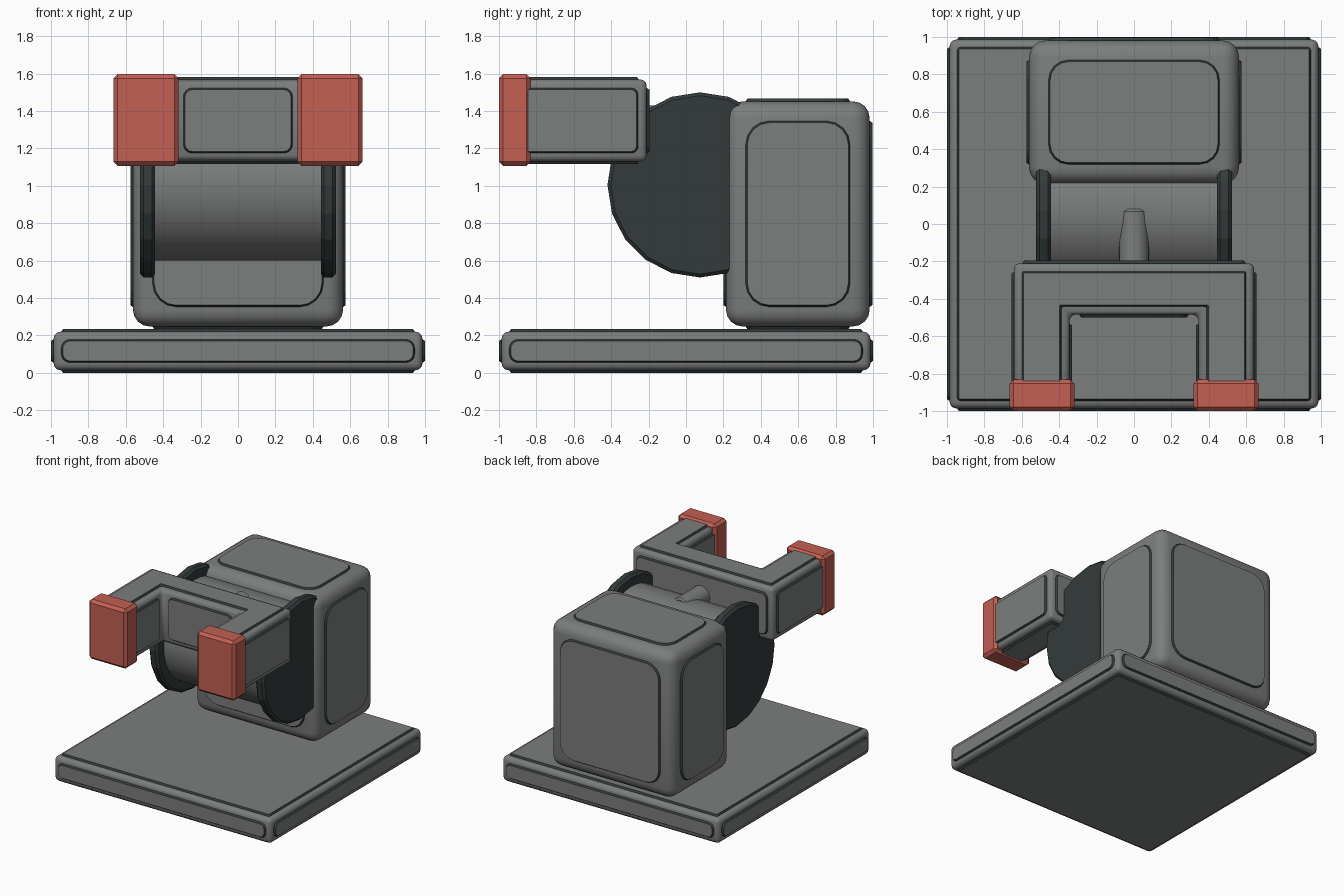
import bpy, bmesh, math
from mathutils import Vector

if "Cube" in bpy.data.objects:
    bpy.data.objects.remove(bpy.data.objects["Cube"])


def material(name, rgb):
    m = bpy.data.materials.new(name)
    m.diffuse_color = (*rgb, 1)
    m.use_nodes = True
    m.node_tree.nodes["Principled BSDF"].inputs["Base Color"].default_value = m.diffuse_color
    return m


GREY = material("grey_metal", (0.20, 0.205, 0.205))
DARK = material("dark_steel", (0.034, 0.044, 0.044))
RED = material("red_pad", (0.54, 0.115, 0.085))


def finish(name, bm, mats, smooth=True):
    mesh = bpy.data.meshes.new(name)
    bm.to_mesh(mesh)
    bm.free()
    for m in mats:
        mesh.materials.append(m)
    ob = bpy.data.objects.new(name, mesh)
    bpy.context.collection.objects.link(ob)
    if smooth:
        bpy.ops.object.select_all(action='DESELECT')
        ob.select_set(True)
        bpy.context.view_layer.objects.active = ob
        bpy.ops.object.shade_smooth_by_angle(angle=math.radians(35))
    return ob


def rect(u0, u1, v0, v1):
    return [(u0, v0), (u1, v0), (u1, v1), (u0, v1)]


def prism(name, outline, z0, z1, bevel, segments, mat):
    """Outline in plan, raised from z0 to z1, with rounded edges."""
    bm = bmesh.new()
    face = bm.faces.new([bm.verts.new((x, y, z0)) for x, y in outline])
    ext = bmesh.ops.extrude_face_region(bm, geom=[face])["geom"]
    top = [v for v in ext if isinstance(v, bmesh.types.BMVert)]
    bmesh.ops.translate(bm, verts=top, vec=(0, 0, z1 - z0))
    bmesh.ops.recalc_face_normals(bm, faces=bm.faces)
    bmesh.ops.bevel(bm, geom=bm.edges[:], offset=bevel, segments=segments,
                    profile=0.5, affect='EDGES', clamp_overlap=True)
    return finish(name, bm, [mat], segments > 1)


def cylinder(name, axis, centre, radius, length, sides, mat, bevel=0.0, smooth=True):
    bm = bmesh.new()
    bmesh.ops.create_cone(bm, cap_ends=True, segments=sides, radius1=radius,
                          radius2=radius, depth=length)
    if bevel:
        rims = [e for e in bm.edges if any(len(f.verts) > 4 for f in e.link_faces)]
        bmesh.ops.bevel(bm, geom=rims, offset=bevel, segments=1, affect='EDGES')
    turn = Vector(axis).to_track_quat('Z', 'Y').to_matrix()
    bmesh.ops.rotate(bm, verts=bm.verts, matrix=turn)
    bmesh.ops.translate(bm, verts=bm.verts, vec=centre)
    return finish(name, bm, [mat], smooth)


def rounded(corners, inset, r, steps=4):
    """Inset a right-angled counter-clockwise outline and round its corners."""
    pts, n = [Vector(c) for c in corners], len(corners)
    out = []
    for i, p in enumerate(pts):
        d1 = (p - pts[i - 1]).normalized()
        d2 = (pts[(i + 1) % n] - p).normalized()
        q = p + inset * Vector((-d1.y - d2.y, d1.x + d2.x))
        c = q - d1 * r + d2 * r
        for k in range(steps + 1):
            a = math.pi / 2 * k / steps
            out.append(c + r * (d1 * math.sin(a) - d2 * math.cos(a)))
    return out


def panel(name, axis, sign, level, corners, r, height=0.014, trim=0.012):
    """Raised plate with a dark sloping rim, on the face at level along an axis."""
    def place(p, h):
        co = [p.x, p.y]
        co.insert(axis, level + sign * h)
        return co
    bm = bmesh.new()
    low = [bm.verts.new(place(p, -0.004)) for p in rounded(corners, 0, r)]
    high = [bm.verts.new(place(p, height))
            for p in rounded(corners, trim, max(r - trim, 0.004))]
    plate = bm.faces.new(high)
    n = len(low)
    for i in range(n):
        j = (i + 1) % n
        bm.faces.new((low[i], low[j], high[j], high[i])).material_index = 1
    plate.normal_update()
    if plate.normal[axis] * sign < 0:
        bmesh.ops.reverse_faces(bm, faces=bm.faces[:])
    return finish(name, bm, [GREY, DARK], False)


def panelled_box(name, lo, hi, margin, bevel, segments, radii):
    """Rounded box with a raised plate on each of its six sides."""
    prism(name, rect(lo[0], hi[0], lo[1], hi[1]), lo[2], hi[2], bevel, segments, GREY)
    for axis in range(3):
        a, b = [k for k in range(3) if k != axis]
        shape = rect(lo[a] + margin, hi[a] - margin, lo[b] + margin, hi[b] - margin)
        for sign, level, side in ((-1, lo[axis], "low"), (1, hi[axis], "high")):
            panel(f"{name}_panel_{'xyz'[axis]}_{side}", axis, sign, level, shape, radii[axis])


# Base slab and the upright housing
panelled_box("base", (-0.986, -0.986, 0.014), (0.986, 0.986, 0.22), 0.038, 0.036, 3,
             (0.05, 0.05, 0.02))
panelled_box("housing", (-0.562, 0.214, 0.248), (0.562, 0.982, 1.452), 0.102, 0.09, 4,
             (0.13, 0.13, 0.11))

# Drum between two dark flanges, with a short rod from the fork
cylinder("drum", (1, 0, 0), (0, 0.075, 1.005), 0.405, 0.90, 40, GREY)
for side, s in (("left", -1), ("right", 1)):
    cylinder(f"{side}_flange", (1, 0, 0), (s * 0.483, 0.075, 1.005), 0.495, 0.08, 20,
             DARK, 0.018, False)
cylinder("rod", (0, 1, 0), (0, -0.07, 1.35), 0.08, 0.30, 24, GREY, 0.012)


# Forked arm: a crossbar and two prongs
def fork_outline(m):
    """Fork plan shape with its sides drawn in by m; the prong tips stay put."""
    xo, xi, yb, yf, tip = 0.642 - m, 0.345 + m, -0.21 - m, -0.485 + m, -0.88
    return [(-xo, tip), (-xi, tip), (-xi, yf), (xi, yf),
            (xi, tip), (xo, tip), (xo, yb), (-xo, yb)]


Z0, Z1 = 1.13, 1.568
prism("fork", fork_outline(0), Z0, Z1, 0.032, 3, GREY)
panel("fork_top_panel", 2, 1, Z1, fork_outline(0.04), 0.014)
panel("fork_bottom_panel", 2, -1, Z0, fork_outline(0.04), 0.014)
panel("fork_back_panel", 1, 1, -0.21, rect(-0.6, 0.6, Z0 + 0.042, Z1 - 0.042), 0.05)
panel("fork_inner_panel", 1, -1, -0.485, rect(-0.295, 0.295, Z0 + 0.042, Z1 - 0.042), 0.05)
for side, s in (("left", -1), ("right", 1)):
    panel(f"{side}_prong_outer_panel", 0, s, s * 0.642,
          rect(-0.88, -0.253, Z0 + 0.042, Z1 - 0.042), 0.04)
    panel(f"{side}_prong_inner_panel", 0, -s, s * 0.345,
          rect(-0.88, -0.53, Z0 + 0.042, Z1 - 0.042), 0.04)
    # Red pad on the prong tip
    x0, x1 = sorted((s * 0.318, s * 0.666))
    prism(f"{side}_pad", rect(x0, x1, -1.0, -0.832), 1.107, 1.597, 0.022, 1, RED)
